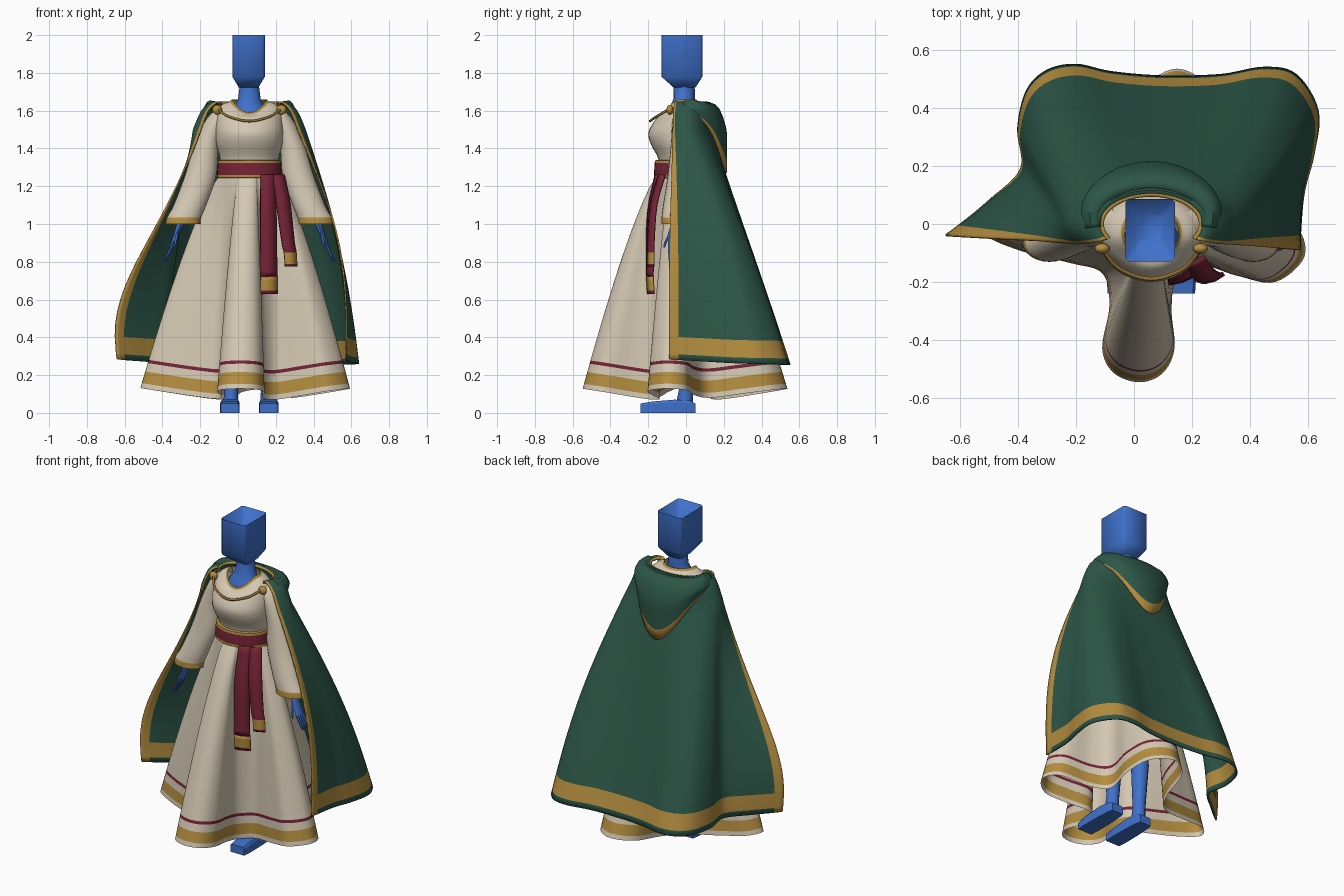
import bpy, bmesh, math

if "Cube" in bpy.data.objects:
    bpy.data.objects.remove(bpy.data.objects["Cube"])

AXIS = 0.06  # the figure's centre line in x


def material(name, rgb):
    m = bpy.data.materials.new(name)
    m.use_nodes = True
    m.diffuse_color = (*rgb, 1)
    m.node_tree.nodes["Principled BSDF"].inputs["Base Color"].default_value = (*rgb, 1)
    return m


CREAM = material("cream cloth", (0.66, 0.58, 0.45))
GREEN = material("green cloth", (0.026, 0.095, 0.064))
GOLD = material("gold trim", (0.46, 0.27, 0.05))
RED = material("red sash", (0.18, 0.017, 0.038))
BLUE = material("blue body", (0.05, 0.165, 0.6))
BRASS = material("dark brass", (0.30, 0.17, 0.03))


def spline(pts, n, closed=False):
    """Smooth path through points of any dimension."""
    out, k = [], len(pts)
    get = (lambda i: pts[i % k]) if closed else (lambda i: pts[max(0, min(k - 1, i))])
    for i in range(k if closed else k - 1):
        for s in range(n):
            t = s / n
            out.append(tuple(0.5 * (2 * b + (c - a) * t + (2 * a - 5 * b + 4 * c - d) * t * t
                                    + (3 * b - a - 3 * c + d) * t ** 3)
                             for a, b, c, d in zip(get(i - 1), get(i), get(i + 1), get(i + 2))))
    return out if closed else out + [tuple(pts[-1])]


def finish(ob, smooth=True, thick=0):
    bpy.ops.object.select_all(action="DESELECT")
    ob.select_set(True)
    bpy.context.view_layer.objects.active = ob
    if smooth:
        bpy.ops.object.shade_smooth_by_angle(angle=math.radians(50))
    if thick:
        mod = ob.modifiers.new("thickness", "SOLIDIFY")
        mod.thickness, mod.offset = thick, 0
    return ob


def loft(name, rows, mats, rule=lambda i, j: 0, closed=True, caps=False, smooth=True, thick=0):
    """Skin rows of points; rule(row, column) picks the material."""
    bm = bmesh.new()
    grid = [[bm.verts.new(p) for p in row] for row in rows]
    n = len(rows[0])
    for i in range(len(rows) - 1):
        for j in range(n if closed else n - 1):
            k = (j + 1) % n
            f = bm.faces.new((grid[i][j], grid[i][k], grid[i + 1][k], grid[i + 1][j]))
            f.material_index = rule(i, j)
    if caps:
        bm.faces.new(grid[0])
        bm.faces.new(grid[-1])
    bmesh.ops.recalc_face_normals(bm, faces=bm.faces)
    me = bpy.data.meshes.new(name)
    bm.to_mesh(me)
    bm.free()
    for m in mats:
        me.materials.append(m)
    ob = bpy.data.objects.new(name, me)
    bpy.context.collection.objects.link(ob)
    return finish(ob, smooth, thick)


def ring(cx, cy, z, rx, ry, n=32):
    return [(cx + rx * math.cos(a), cy + ry * math.sin(a), z)
            for a in (2 * math.pi * k / n for k in range(n))]


def tube(name, pts, radius, mat):
    cu = bpy.data.curves.new(name, "CURVE")
    cu.dimensions, cu.bevel_depth, cu.bevel_resolution = "3D", radius, 2
    sp = cu.splines.new("POLY")
    sp.points.add(len(pts) - 1)
    for p, q in zip(sp.points, pts):
        p.co = (*q, 1)
    cu.materials.append(mat)
    ob = bpy.data.objects.new(name, cu)
    bpy.context.collection.objects.link(ob)
    finish(ob, False)
    bpy.ops.object.convert(target="MESH")
    return finish(bpy.context.object)


# Skirt: waist ellipse flowing into a hem with four deep lobes
hem = spline([(.02, -.547), (.1, -.515), (.14, -.43), (.13, -.3), (.145, -.2), (.22, -.14), (.36, -.18),
              (.49, -.2), (.59, -.11), (.55, 0), (.38, .05), (.28, .13), (.3, .3), (.27, .46),
              (.15, .537), (.03, .46), (-.02, .27), (-.1, .15), (-.3, .1), (-.46, .06), (-.515, -.03),
              (-.4, -.09), (-.22, -.135), (-.11, -.17), (-.085, -.28), (-.11, -.43), (-.07, -.515)], 6, True)
steps = [i / 16 * .84 for i in range(17)] + [.868, .883, .922, .977, 1]
skirt = []
for t in steps:
    f, row = t ** .78, []
    for x, y in hem:
        a = math.atan2(y, x - .05)
        wx, wy = AXIS + .155 * math.cos(a), -.025 + .125 * math.sin(a)
        hz = .035 + .17 * math.hypot(x - .05, y)
        row.append((wx + (x - wx) * f, wy + (y - wy) * f, 1.26 + (hz - 1.26) * t))
    skirt.append(row)
loft("skirt", skirt, [CREAM, GOLD, RED],
     lambda i, j: 2 if steps[i] == .868 else 1 if steps[i] == .922 else 0)

# Bodice: half-width, front and back at each height, with a scooped neckline
bodice = []
for z, rx, yf, yb, dip in spline([(1.24, .155, -.14, .09, 0), (1.34, .155, -.145, .09, 0),
                                  (1.42, .175, -.185, .1, 0), (1.48, .18, -.2, .11, 0),
                                  (1.54, .18, -.175, .11, .005), (1.6, .17, -.15, .1, .035),
                                  (1.635, .14, -.132, .08, .063), (1.648, .105, -.122, .065, .07),
                                  (1.66, .093, -.114, .055, .07)], 3):
    bodice.append([(x, y, z - dip * max(0, -math.sin(2 * math.pi * k / 32)) ** 2)
                   for k, (x, y, _) in enumerate(ring(AXIS, (yf + yb) / 2, z, rx, (yb - yf) / 2))])
loft("bodice", bodice, [CREAM, GOLD], lambda i, j: int(i >= len(bodice) - 4))

# Waist sash with gold edges
loft("sash", [ring(AXIS, -.03, z, r, r - .032) for z, r in
              ((1.242, .15), (1.245, .171), (1.26, .172), (1.322, .168), (1.336, .166), (1.339, .15))],
     [RED, GOLD], lambda i, j: 0 if i == 2 else 1)


def sash_tail(name, path):
    rows = [[(x - w, y, z), (x, y + .008, z), (x + w, y + .028, z)] for x, y, z, w in spline(path, 4)]
    n = len(rows)
    loft(name, rows, [RED, GOLD], lambda i, j: int(n - 6 < i < n - 2), closed=False, thick=.014)


sash_tail("long_sash_tail", [(.16, -.16, 1.26, .04), (.16, -.2, 1.05, .042), (.163, -.205, .75, .043),
                             (.165, -.205, .72, .044), (.165, -.2, .63, .045)])
sash_tail("short_sash_tail", [(.215, -.14, 1.26, .03), (.24, -.185, 1.1, .036), (.265, -.2, .9, .033),
                              (.275, -.2, .85, .032), (.28, -.2, .775, .031)])

# Cape: shoulder rings flowing down to a wavy hem
cape_hem = spline([(-.64, -.04), (-.5, .08), (-.39, .19), (-.4, .33), (-.37, .46), (-.3, .53), (-.2, .55),
                   (-.08, .525), (.1, .51), (.3, .515), (.45, .54), (.56, .515), (.635, .39),
                   (.62, .24), (.585, .1), (.57, -.09)], 6)
last = len(cape_hem) - 1
angles = [math.radians(210 - 240 * j / last) for j in range(last + 1)]


def arc(rx, ry, z):
    return [(AXIS + rx * math.cos(a), ry * math.sin(a), z) for a in angles]


cape = [arc(*p) for p in spline([(.17, .1, 1.63), (.195, .115, 1.645), (.25, .13, 1.6), (.295, .135, 1.5)], 3)]
shoulder = cape.pop()
falls = [i / 16 * .9 for i in range(17)] + [.975, 1]
for t in falls:
    row = []
    for j, (x, y) in enumerate(cape_hem):
        sx, sy, sz = shoulder[j]
        w, side = j / last, abs(2 * j / last - 1)
        # right edge hugs the arm before flaring, left edge swings out early
        f = t + side ** 2 * ((1 - w) * .22 * math.sin(math.pi * t * t) + w * .36 * math.sin(math.pi * t))
        hz = .255 + .03 * side ** 4
        row.append((sx + (x - sx) * f, sy + (y - sy) * f, sz + (hz - sz) * t))
    cape.append(row)
loft("cape", cape, [GREEN, GOLD],
     lambda i, j: int(j < 2 or j >= last - 2 or i == len(cape) - 3), closed=False, thick=.008)

# Hood lying folded on the back, gold along its pointed lower edge
hood, drop = [], [0, .06, .15, .25, .35, .45, .55, .65, .74, .83, 1]
for v in drop:
    row = []
    for k in range(33):
        a = math.pi * (k / 32 * 1.1 - .05)
        s = max(0, math.sin(a))
        length = .07 + .3 * s ** 3
        out = 1 + .76 * min(1, v * 2.6) ** .6 * (.45 + .55 * s)
        row.append((AXIS + .175 * out * math.cos(a) * (1 - .25 * v * s),
                    .115 * out * math.sin(a) + .01, 1.64 + .02 * math.sin(math.pi * min(1, v * 3)) - length * v))
    hood.append(row)
loft("hood", hood, [GREEN, GOLD], lambda i, j: int(i == len(drop) - 2), closed=False, thick=.01)

# Collar trim, front cord and brooches
tube("collar_trim", arc(.172, .102, 1.638), .008, GOLD)
tube("front_cord", spline([(-.11, -.085, 1.61), (-.05, -.155, 1.57), (AXIS, -.19, 1.545),
                           (.17, -.155, 1.57), (.23, -.085, 1.61)], 6), .007, BRASS)
for side, label in ((-1, "right"), (1, "left")):
    bpy.ops.mesh.primitive_uv_sphere_add(segments=16, ring_count=10, radius=.026,
                                         location=(AXIS + side * .17, -.085, 1.605))
    brooch = bpy.context.object
    brooch.name = label + "_brooch"
    brooch.scale.y = .7
    brooch.data.materials.append(GOLD)
    finish(brooch)

    # Sleeve widening to a gold cuff
    path = spline([(.11, 0, 1.63, .03, .04), (.165, -.005, 1.56, .06, .065), (.225, -.01, 1.42, .066, .07),
                   (.26, -.03, 1.25, .084, .068), (.315, -.055, 1.1, .086, .066),
                   (.346, -.065, 1.035, .09, .064), (.352, -.065, 1.0, .093, .066)], 4)
    loft(label + "_sleeve", [ring(AXIS + side * d, y, z, rx, ry, 24) for d, y, z, rx, ry in path],
         [CREAM, GOLD], lambda i, j: int(i >= len(path) - 5))

    # Forearm, palm, fingers and thumb
    def limb(name, pts, n=8):
        loft(name, [ring(AXIS + side * d, y, z, rx, ry, n) for d, y, z, rx, ry in pts], [BLUE], caps=True)

    limb(label + "_hand", [(.3, -.03, 1.2, .03, .03), (.365, -.055, 1.0, .02, .024),
                           (.385, -.06, .95, .014, .036), (.41, -.06, .885, .012, .036)])
    for k in range(4):
        y = -.087 + .018 * k
        limb(label + "_finger_%d" % (k + 1), [(.407, y, .89, .009, .009), (.43, y, .84, .008, .008),
                                              (.447, y, .8 + .008 * abs(k - 1), .005, .005)], 6)
    limb(label + "_thumb", [(.383, -.085, .95, .01, .01), (.392, -.11, .9, .008, .008),
                            (.4, -.115, .875, .005, .005)], 6)

    # Leg and simple block foot
    limb(label + "_leg", [(.085, -.02, 1.15, .08, .09), (.09, -.01, .6, .055, .058),
                          (.095, .01, .4, .05, .055), (.097, 0, .12, .036, .038), (.098, -.01, .04, .04, .045)], 12)
    c = AXIS + side * .103
    loft(label + "_foot", [[(c - w, y, 0), (c + w, y, 0), (c + w, y, h * .8), (c + w * .85, y, h),
                            (c - w * .85, y, h), (c - w, y, h * .8)]
                           for y, w, h in ((.05, .038, .05), (.02, .045, .065), (-.06, .05, .07),
                                           (-.18, .052, .06), (-.24, .048, .05))],
         [BLUE], caps=True, smooth=False)

# Neck and upper chest
loft("neck", [ring(AXIS, y, z, rx, ry, 16) for y, z, rx, ry in
              ((-.025, 1.5, .12, .085), (-.025, 1.57, .11, .075), (-.02, 1.62, .08, .065),
               (-.01, 1.66, .06, .057), (-.01, 1.74, .05, .056))], [BLUE], caps=True)

# Block head tapering to the neck, with a sunken crown
head = []
for z, x0, x1, y0, y1 in ((1.722, .005, .108, -.065, .05), (1.78, -.03, .142, -.13, .087),
                          (2, -.03, .142, -.13, .087), (1.93, .015, .1, -.06, .035)):
    b = .012
    head.append([(x0 + b, y0, z), (x1 - b, y0, z), (x1, y0 + b, z), (x1, y1 - b, z),
                 (x1 - b, y1, z), (x0 + b, y1, z), (x0, y1 - b, z), (x0, y0 + b, z)])
loft("head", head, [BLUE], caps=True)
